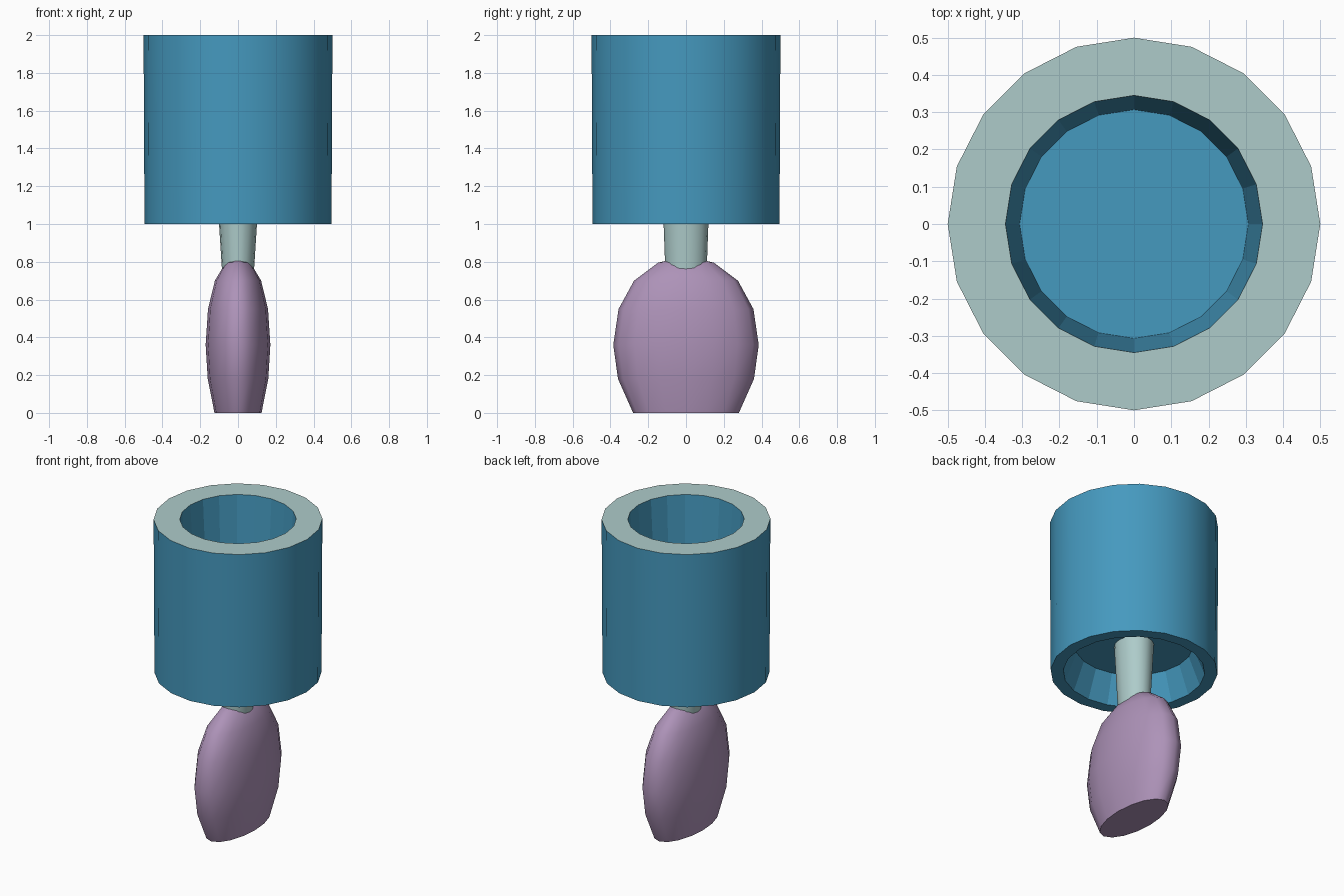
import bpy, bmesh
from math import cos, sin, pi

if "Cube" in bpy.data.objects:
    bpy.data.objects.remove(bpy.data.objects["Cube"])


def material(name, color):
    m = bpy.data.materials.new(name)
    m.diffuse_color = (*color, 1)
    m.use_nodes = True
    m.node_tree.nodes["Principled BSDF"].inputs["Base Color"].default_value = m.diffuse_color
    return m


BLUE = material("blue", (0.06, 0.32, 0.52))
PALE = material("pale_green", (0.42, 0.60, 0.59))
PURPLE = material("purple", (0.42, 0.29, 0.48))


def lathe(name, rings, sides, mats, band_style):
    """Loft elliptical rings (rx, ry, z), capping both ends.
    band_style(i) gives (smooth, material index) for each band; caps are 'start' and 'end'."""
    bm = bmesh.new()
    loops = [[bm.verts.new((rx * cos(2 * pi * k / sides), ry * sin(2 * pi * k / sides), z))
              for k in range(sides)] for rx, ry, z in rings]

    def style(face, key):
        face.smooth, face.material_index = band_style(key)

    for i, (a, b) in enumerate(zip(loops, loops[1:])):
        for k in range(sides):
            n = (k + 1) % sides
            style(bm.faces.new((a[k], a[n], b[n], b[k])), i)
    style(bm.faces.new(loops[0][::-1]), "start")
    style(bm.faces.new(loops[-1]), "end")
    bmesh.ops.recalc_face_normals(bm, faces=bm.faces)
    # keep the rims crisp where bands meet at a steep angle
    for e in bm.edges:
        e.smooth = e.calc_face_angle(0) < 0.9
    me = bpy.data.meshes.new(name)
    bm.to_mesh(me)
    bm.free()
    for m in mats:
        me.materials.append(m)
    ob = bpy.data.objects.new(name, me)
    bpy.context.collection.objects.link(ob)
    return ob


# Cup: recessed underside, bottom rim, outer wall, pale top rim, tapered well
cup = [(0.35, 1.18), (0.42, 1.0), (0.495, 1.0), (0.5, 2.0), (0.345, 2.0), (0.307, 1.4)]
lathe("cup", [(r, r, z) for r, z in cup], 20, [BLUE, PALE],
      lambda i: (i == 2, 1 if i == 3 else 0))

# Stem: slightly oval, widening towards the cup
lathe("stem", [(0.08, 0.107, 0.68), (0.112, 0.125, 1.18)], 16, [PALE],
      lambda i: (i == 0, 0))

# Base: flattened rounded body cut flat at the bottom
body = [(0.28, 0.0), (0.36, 0.18), (0.385, 0.36), (0.357, 0.55),
        (0.275, 0.70), (0.148, 0.795), (0.02, 0.825)]
lathe("base", [(r * 0.445, r, z) for r, z in body], 16, [PURPLE],
      lambda i: (i != "start", 0))
